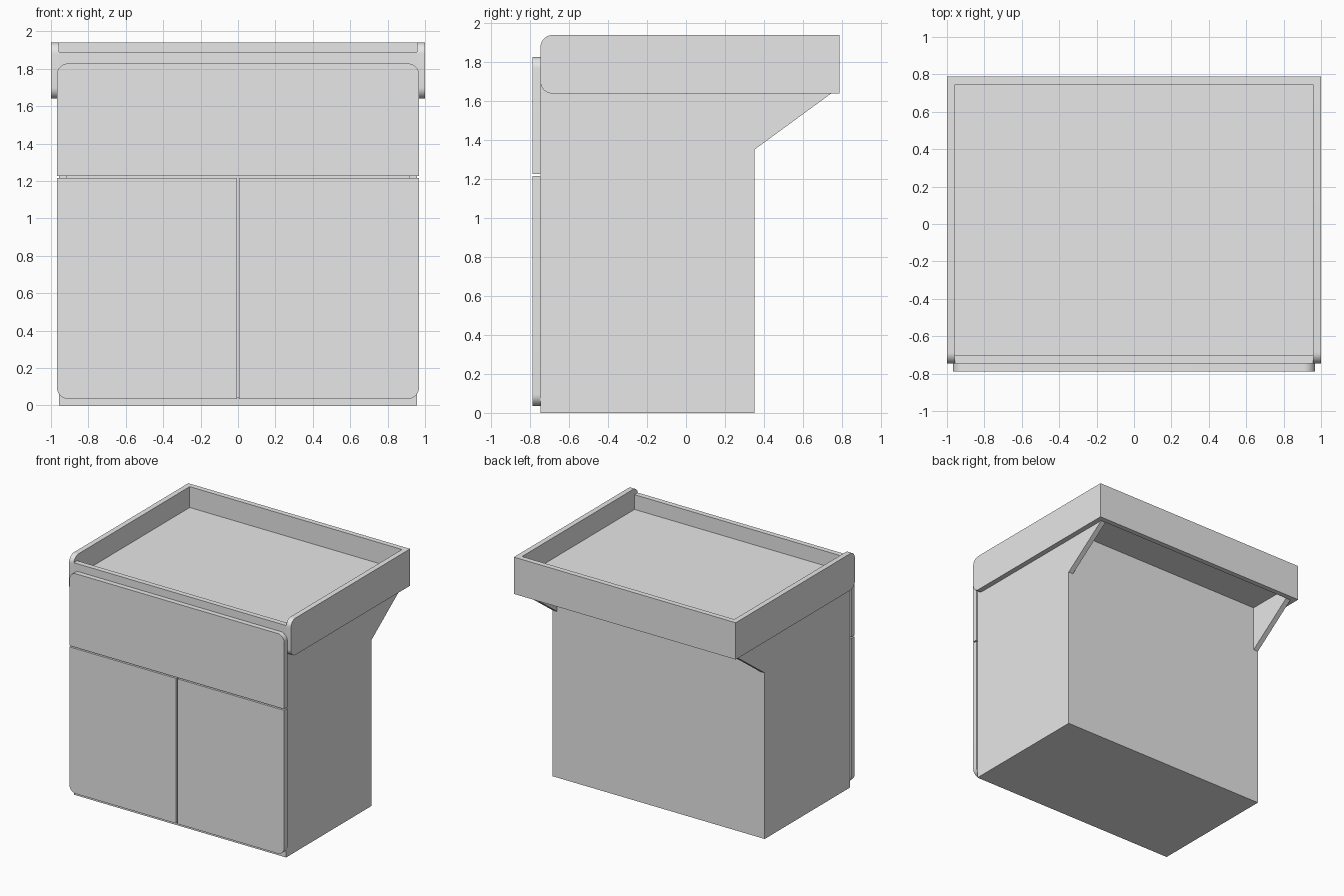
import bpy
import bmesh
from math import sin, cos, pi, radians
from mathutils import Vector

cube = bpy.data.objects.get("Cube")
if cube:
    bpy.data.objects.remove(cube, do_unlink=True)

grey = bpy.data.materials.new("light_grey")
grey.use_nodes = True
grey.diffuse_color = (0.8, 0.8, 0.8, 1)
grey.node_tree.nodes["Principled BSDF"].inputs["Base Color"].default_value = (0.8, 0.8, 0.8, 1)

T = 0.043              # board thickness
W = 0.957              # half width of the cabinet
FRONT, BACK = -0.747, 0.353
REAR = 0.788           # rear of the changing tray
FLOOR = 1.77           # top of the tray floor
R = 0.06               # corner radius


def board(name, outline, axis, start, end):
    """Extrude a 2D outline along an axis: 'x' takes (y, z), 'y' takes (x, z)."""
    def place(p, d):
        return Vector((d, p[0], p[1])) if axis == "x" else Vector((p[0], d, p[1]))
    bm = bmesh.new()
    face = bm.faces.new([bm.verts.new(place(p, start)) for p in outline])
    new = bmesh.ops.extrude_face_region(bm, geom=[face])["geom"]
    shift = place((0, 0), end - start)
    bmesh.ops.translate(bm, vec=shift, verts=[v for v in new if isinstance(v, bmesh.types.BMVert)])
    bmesh.ops.recalc_face_normals(bm, faces=bm.faces)
    mesh = bpy.data.meshes.new(name)
    bm.to_mesh(mesh)
    bm.free()
    mesh.materials.append(grey)
    ob = bpy.data.objects.new(name, mesh)
    bpy.context.collection.objects.link(ob)
    bpy.ops.object.select_all(action="DESELECT")
    ob.select_set(True)
    bpy.context.view_layer.objects.active = ob
    bpy.ops.object.shade_smooth_by_angle(angle=radians(30))
    return ob


def rect(a0, a1, b0, b1, rounded=(), steps=10):
    """Rectangle outline; corners count anticlockwise from the lower left."""
    points = []
    corners = [(a0, b0, 1, 1), (a1, b0, -1, 1), (a1, b1, -1, -1), (a0, b1, 1, -1)]
    for i, (a, b, sa, sb) in enumerate(corners):
        if i not in rounded:
            points.append((a, b))
            continue
        for k in range(steps + 1):
            t = pi + i * pi / 2 + k * pi / 2 / steps
            points.append((a + sa * R + R * cos(t), b + sb * R + R * sin(t)))
    return points


# Cabinet sides with sloping rear brackets, and the tray sides outside them
side_outline = [(FRONT, 0), (BACK, 0), (BACK, 1.353), (REAR - T, 1.64),
                (REAR - T, FLOOR - T), (FRONT, FLOOR - T)]
for name, s in (("left", 1), ("right", -1)):
    board(name + "_cabinet_side", side_outline, "x", s * (W - T), s * W)
    board(name + "_tray_side", rect(FRONT, REAR, 1.64, 1.94, (0, 3)), "x", s * W, s)

# Cabinet bottom and back
inner = W - T
board("cabinet_bottom", rect(-inner, inner, 0, T), "y", FRONT, BACK)
board("cabinet_back", rect(-inner, inner, T, FLOOR - T), "y", BACK - T, BACK)

# Tray floor, rear board and front rail
board("tray_floor", rect(-W, W, FLOOR - T, FLOOR), "y", FRONT, REAR - T)
board("tray_back", rect(-W, W, 1.64, 1.94), "y", REAR - T, REAR)
board("tray_front_rail", rect(-W, W, FLOOR, 1.89), "y", FRONT, FRONT + T)

# Drawer front and the pair of doors
P = 0.968
board("drawer_front", rect(-P, P, 1.227, 1.828, (2, 3)), "y", -REAR, FRONT)
board("left_door", rect(0.005, P, 0.035, 1.217, (1,)), "y", -REAR, FRONT)
board("right_door", rect(-P, -0.005, 0.035, 1.217, (0,)), "y", -REAR, FRONT)
